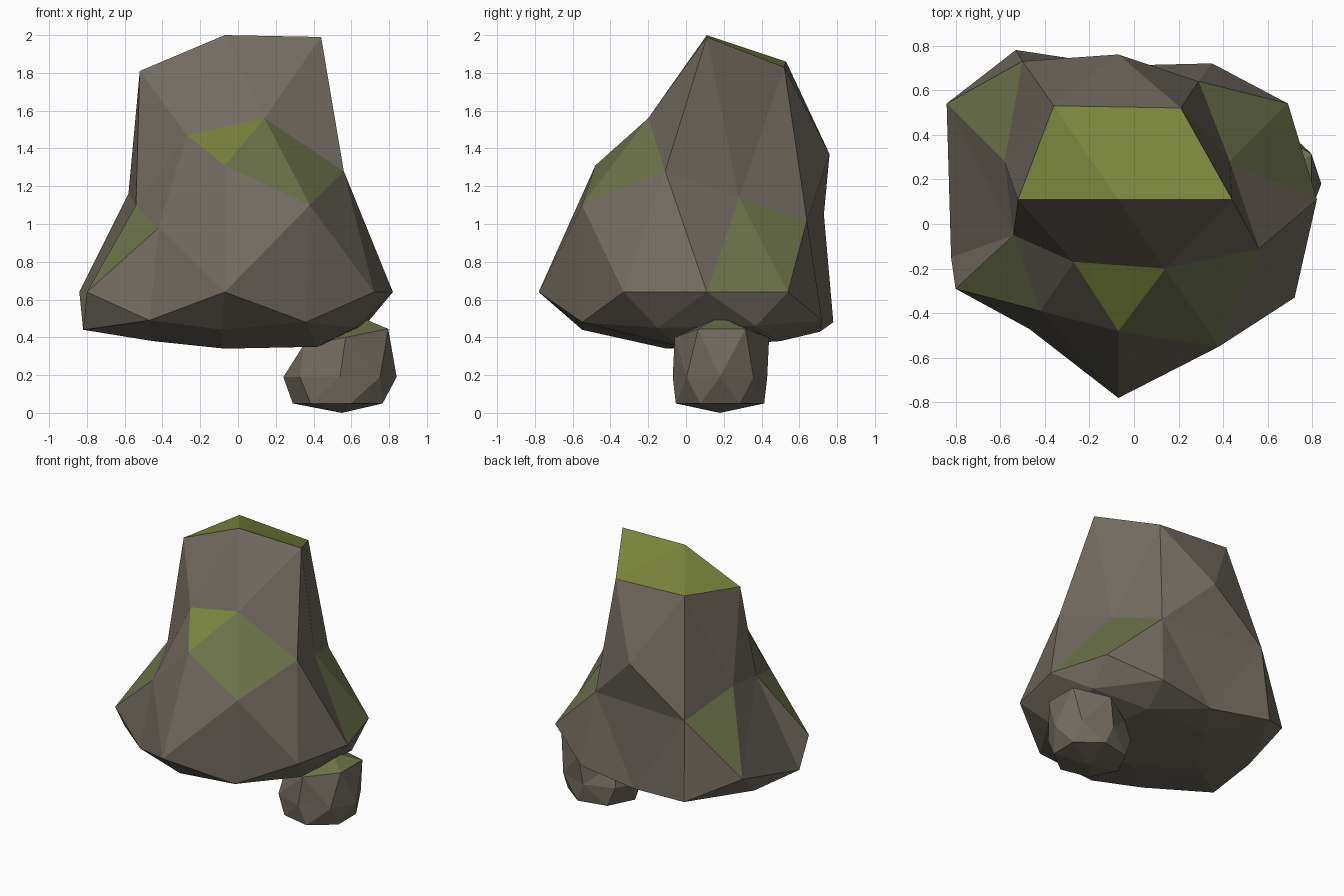
import bpy
import bmesh
import math
from mathutils import Vector

default_cube = bpy.data.objects.get("Cube")
if default_cube:
    bpy.data.objects.remove(default_cube, do_unlink=True)


def make_material(name, red, green, blue):
    material = bpy.data.materials.new(name)
    color = (red, green, blue, 1)
    material.diffuse_color = color
    material.use_nodes = True
    shader = material.node_tree.nodes["Principled BSDF"]
    shader.inputs["Base Color"].default_value = color
    shader.inputs["Roughness"].default_value = 1
    return material


palette = [
    make_material("stone", .17, .147, .118),
    make_material("lichen", .15, .17, .07),
    make_material("moss", .2, .24, .045),
]
LICHEN, MOSS = range(1, len(palette))


def make_boulder(name, points, center):
    """Wrap a faceted skin around points, ordered by direction from center."""
    bm = bmesh.new()
    center = Vector(center)
    targets = {}
    for point in map(Vector, points):
        vert = bm.verts.new((point - center).normalized())
        targets[vert] = point
    bmesh.ops.convex_hull(bm, input=list(bm.verts))
    bmesh.ops.triangulate(bm, faces=list(bm.faces))
    for vert, point in targets.items():
        vert.co = point
    bmesh.ops.recalc_face_normals(bm, faces=list(bm.faces))
    mesh = bpy.data.meshes.new(name)
    bm.to_mesh(mesh)
    bm.free()
    for material in palette:
        mesh.materials.append(material)
    boulder = bpy.data.objects.new(name, mesh)
    bpy.context.collection.objects.link(boulder)
    return boulder


def paint_patch(boulder, corners, material_index):
    """Colour the facet that lies closest to the middle of some corners."""
    middle = sum(map(Vector, corners), Vector()) / len(corners)
    facets = boulder.data.polygons
    facet = min(facets, key=lambda face: (face.center - middle).length)
    facet.material_index = material_index


def make_ring(center, radius_x, radius_y, sides, turn=0, tilt=0):
    """Points on an ellipse, raised towards +x by tilt."""
    x, y, z = center
    ring = []
    for step in range(sides):
        angle = math.tau * (step + turn) / sides
        across = radius_x * math.cos(angle)
        ring.append((x + across, y + radius_y * math.sin(angle), z + tilt * across))
    return ring


# Large boulder: flat sloping crown
crown = [(-.52, .11, 1.81), (-.07, .11, 2), (.44, .11, 1.99),
         (.21, .52, 1.83), (-.36, .53, 1.86)]

# Brow and shoulders, named where a patch of moss touches them
brow_left, brow_right = (.14, -.2, 1.56), (-.27, -.17, 1.47)
nose = (-.07, -.48, 1.31)
cheek_left, cheek_right = (.38, -.55, 1.1), (-.42, -.39, .98)
shoulder_left, shoulder_right = (.56, -.11, 1.28), (-.54, -.05, 1.1)
waist_left, waist_right = (.43, .28, 1.14), (-.58, .28, 1.16)
back_left, back_right = (.29, .64, 1.02), (-.5, .73, 1.05)
upper = [brow_left, brow_right, nose, cheek_left, cheek_right,
         shoulder_left, shoulder_right, waist_left, waist_right,
         back_left, back_right, (-.07, .76, 1.37)]

# Widest rim of the boulder
rim_back_left, rim_back_right = (.69, .54, .64), (-.84, .54, .64)
rim_front_right, rim_left = (-.8, -.29, .64), (.82, .11, .64)
rim = [(-.07, -.78, .64), (.72, -.33, .64), rim_left,
       rim_back_left, rim_back_right, rim_front_right]

# Undercut ring and shallow belly
undercut = [(.36, -.55, .48), (-.09, -.55, .44), (-.47, -.47, .49),
            (-.82, -.15, .44), (-.76, .29, .44), (-.53, .78, .48),
            (-.07, .71, .43), (.35, .72, .49), (.67, .37, .46), (.62, -.15, .45)]
belly = [(.42, -.03, .35), (-.07, -.1, .34), (-.45, .12, .38),
         (-.2, .5, .38), (.3, .5, .38)]

large_boulder = make_boulder("large_boulder", crown + upper + rim + undercut + belly,
                             (-.03, .1, .95))

# Moss on the crown and brow, lichen on the flanks
for facet in large_boulder.data.polygons:
    heights = [large_boulder.data.vertices[index].co.z for index in facet.vertices]
    if min(heights) > 1.7:
        facet.material_index = MOSS
paint_patch(large_boulder, [brow_left, brow_right, nose], MOSS)
for patch in ([brow_left, nose, cheek_left],
              [brow_left, cheek_left, shoulder_left],
              [shoulder_right, cheek_right, rim_front_right],
              [waist_left, back_left, rim_back_left],
              [waist_left, rim_left, rim_back_left],
              [waist_right, back_right, rim_back_right]):
    paint_patch(large_boulder, patch, LICHEN)

# Small boulder tucked under the left side
foot = (.55, .18, 0)
top = (.64, .18, .51)
small_points = [foot, top]
small_points += make_ring((.54, .18, .05), .25, .24, 7, turn=.5)
small_points += make_ring((.54, .18, .19), .3, .25, 8)
small_points += make_ring((.57, .19, .4), .26, .25, 6, turn=.5, tilt=.2)
small_boulder = make_boulder("small_boulder", small_points, (.55, .18, .24))
for facet in small_boulder.data.polygons:
    if facet.normal.z > .6:
        facet.material_index = LICHEN
